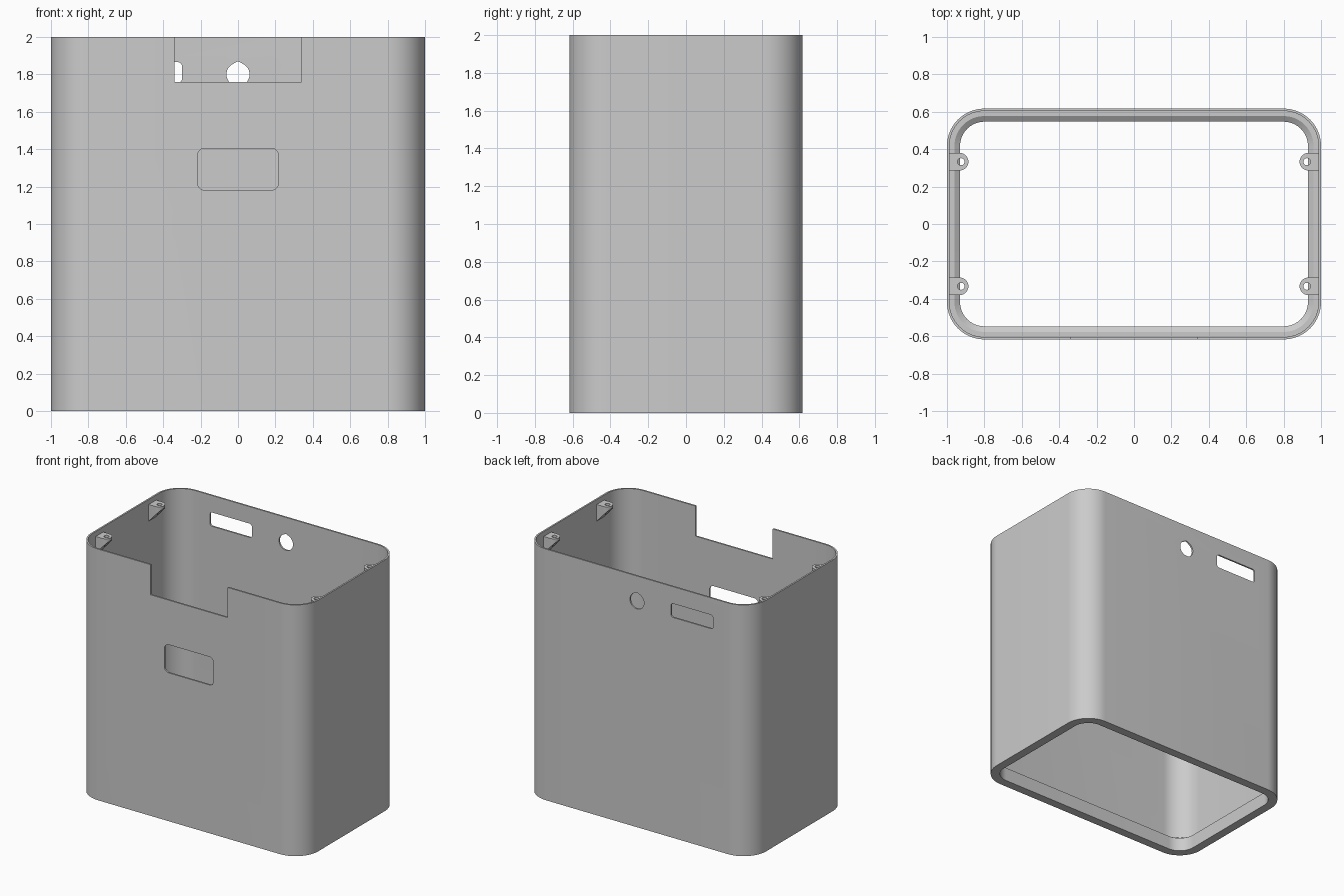
import bpy, bmesh
from math import sin, cos, radians

old = bpy.data.objects.get("Cube")
if old:
    bpy.data.objects.remove(old, do_unlink=True)

grey = bpy.data.materials.new("light_grey")
grey.use_nodes = True
colour = (0.6, 0.6, 0.6, 1)
grey.diffuse_color = colour
grey.node_tree.nodes["Principled BSDF"].inputs["Base Color"].default_value = colour

HX, HY, HEIGHT, RADIUS = 1.0, 0.617, 2.0, 0.2


def arc(cx, cy, r, start, end, steps):
    angles = [radians(start + (end - start) * i / steps) for i in range(steps + 1)]
    return [(cx + r * cos(a), cy + r * sin(a)) for a in angles]


def rounded_rect(hx, hy, r, steps, cx=0, cy=0):
    pts = []
    for i, (sx, sy) in enumerate(((1, 1), (-1, 1), (-1, -1), (1, -1))):
        pts += arc(cx + sx * (hx - r), cy + sy * (hy - r), r, 90 * i, 90 * i + 90, steps)
    return pts


def finish(name, bm):
    bmesh.ops.recalc_face_normals(bm, faces=bm.faces)
    mesh = bpy.data.meshes.new(name)
    bm.to_mesh(mesh)
    bm.free()
    mesh.materials.append(grey)
    obj = bpy.data.objects.new(name, mesh)
    bpy.context.collection.objects.link(obj)
    return obj


def loft(name, loops, ring=False):
    """Join matching point loops with quads; either cap the ends or close the ring."""
    bm = bmesh.new()
    rows = [[bm.verts.new(p) for p in loop] for loop in loops]
    n = len(rows[0])
    pairs = list(zip(rows, rows[1:]))
    if ring:
        pairs.append((rows[-1], rows[0]))
    else:
        bm.faces.new(rows[0])
        bm.faces.new(rows[-1])
    for a, b in pairs:
        for i in range(n):
            j = (i + 1) % n
            bm.faces.new((a[i], a[j], b[j], b[i]))
    return finish(name, bm)


def cut(target, cutter):
    mod = target.modifiers.new("cut", "BOOLEAN")
    mod.operation = "DIFFERENCE"
    mod.solver = "EXACT"
    mod.object = cutter
    bpy.context.view_layer.objects.active = target
    bpy.ops.object.modifier_apply(modifier=mod.name)
    bpy.data.objects.remove(cutter, do_unlink=True)


def wall_cutter(name, pts, y):
    """Cutter through the front or back wall from an x-z outline."""
    return loft(name, [[(x, y + d, z) for x, z in pts] for d in (-0.1, 0.1)])


# Thin-walled case with a stepped lip around the open bottom: (inset, height)
profile = [(0, 0), (0, HEIGHT), (0.013, HEIGHT), (0.013, 0.13),
           (0.04, 0.13), (0.07, 0.11), (0.07, 0)]
case = loft("case_shell", [
    [(x, y, z) for x, y in rounded_rect(HX - d, HY - d, RADIUS - d, 16)]
    for d, z in profile], ring=True)

# Front notch and window
notch = [(-0.34, 1.76), (0.34, 1.76), (0.34, 2.1), (-0.34, 2.1)]
cut(case, wall_cutter("notch_cutter", notch, -HY))
cut(case, wall_cutter("window_cutter", rounded_rect(0.217, 0.112, 0.04, 6, 0, 1.293), -HY))

# Back slot and teardrop cable hole
cut(case, wall_cutter("slot_cutter", rounded_rect(0.185, 0.055, 0.02, 5, -0.485, 1.81), HY))
teardrop = arc(0, 1.8, 0.062, 118, 422, 28) + [(0, 1.87)]
cut(case, wall_cutter("hole_cutter", teardrop, HY))

# Four screw mounts with sloping undersides
parts = [case]
TOP, TIP, ROOT, HALF = 1.96, 0.885, 0.993, 0.047
for sx, side in ((1, "left"), (-1, "right")):
    for sy, end in ((-1, "front"), (1, "back")):
        cy = sy * 0.333
        outline = arc(TIP + HALF, 0, HALF, 90, 270, 14) + [(ROOT, -HALF), (ROOT, HALF)]
        top = [(sx * x, cy + y, TOP) for x, y in outline]
        under = [(sx * x, cy + y, TOP - 0.02 - (x - TIP) * 1.1) for x, y in outline]
        mount = loft(f"{end}_{side}_screw_mount", [under, top])
        hole = arc(sx * 0.925, cy, 0.019, 0, 345, 23)
        cut(mount, loft("screw_cutter", [[(x, y, z) for x, y in hole] for z in (1.7, 2.1)]))
        parts.append(mount)

# Smooth the rounded corners, keep the edges crisp
bpy.ops.object.select_all(action="DESELECT")
for obj in parts:
    obj.select_set(True)
bpy.context.view_layer.objects.active = case
bpy.ops.object.shade_smooth_by_angle(angle=radians(30))
